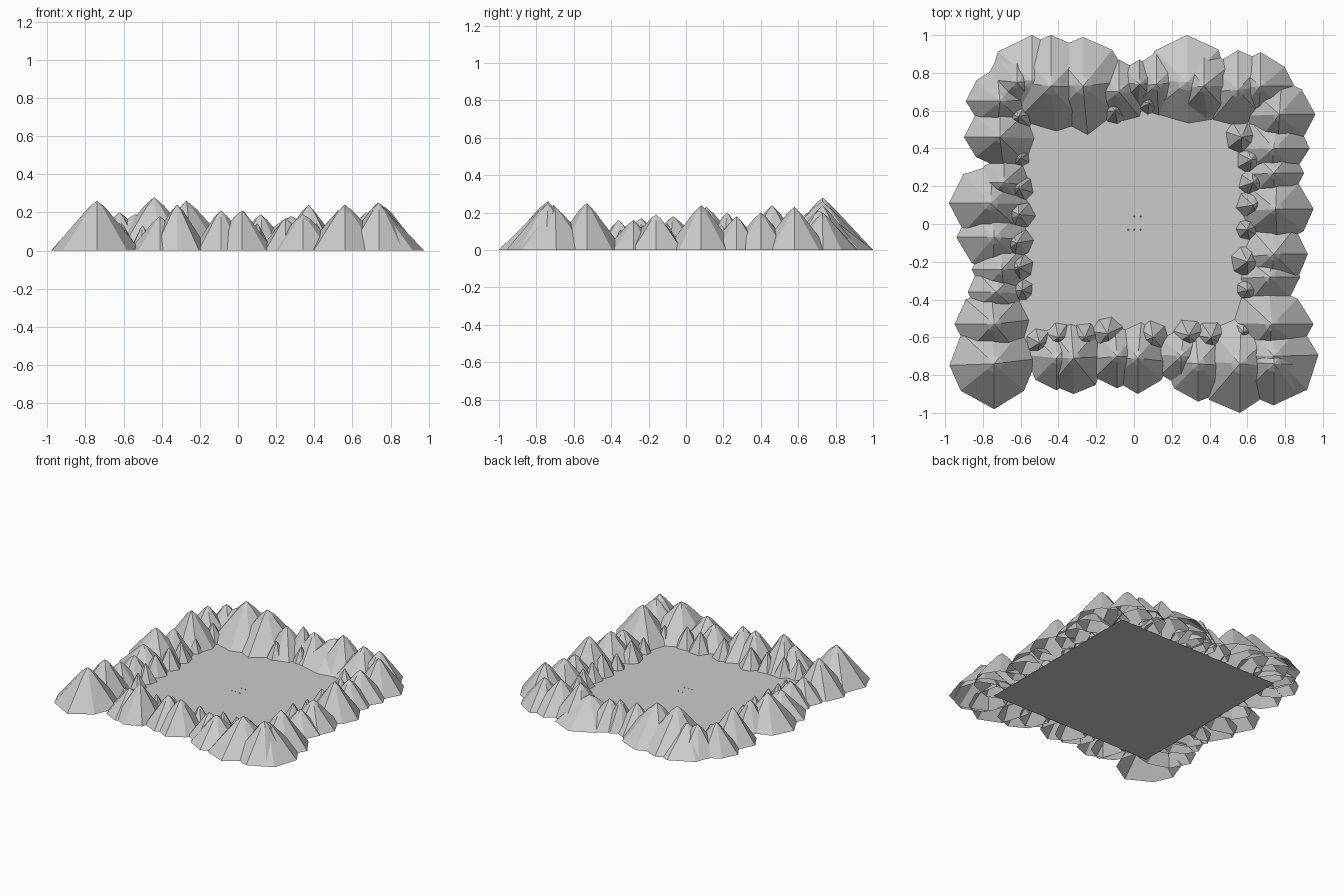
import bpy, bmesh, math, random

random.seed(4)

stone = bpy.data.materials.new("pale grey stone")
stone.diffuse_color = (0.6, 0.6, 0.6, 1)


def finish(name, bm):
    mesh = bpy.data.meshes.new(name)
    bm.to_mesh(mesh)
    bm.free()
    mesh.materials.append(stone)
    obj = bpy.data.objects.new(name, mesh)
    bpy.context.collection.objects.link(obj)
    return obj


def peak(bm, x, y, r, h, outward, sides=8):
    """Faceted open cone with one corner pointing outward and a blunter shoulder."""
    base, shoulder = [], []
    for i in range(sides):
        a = outward + math.tau * i / sides
        k = 1.0
        if i:
            a += random.uniform(-0.12, 0.12)
            k = random.uniform(0.86, 1.0)
        c, s = math.cos(a), math.sin(a)
        base.append(bm.verts.new((x + r * k * c, y + r * k * s, 0)))
        q = 0.2 * r * k
        shoulder.append(bm.verts.new((x + q * c, y + q * s, h * random.uniform(0.82, 0.87))))
    tip = bm.verts.new((x, y, h))
    for i in range(sides):
        j = (i + 1) % sides
        bm.faces.new((base[i], base[j], shoulder[j], shoulder[i]))
        bm.faces.new((shoulder[i], shoulder[j], tip))


def ridge(name, outward, peaks):
    bm = bmesh.new()
    for x, y, r, h in peaks:
        peak(bm, x, y, r, h, outward)
    return finish(name, bm)


# Valley floor
bm = bmesh.new()
s = 0.68
bm.faces.new([bm.verts.new((x, y, 0)) for x, y in ((-s, -s), (s, -s), (s, s), (-s, s))])
finish("valley_floor", bm)

# Main mountain ridges: x, y, base radius, height
ridge("back_ridge", math.pi / 2, [
    (-0.62, 0.75, 0.18, 0.20), (-0.54, 0.76, 0.24, 0.19), (-0.44, 0.73, 0.27, 0.28),
    (-0.27, 0.73, 0.26, 0.26), (-0.08, 0.70, 0.17, 0.20), (0.03, 0.74, 0.13, 0.21),
    (0.12, 0.74, 0.17, 0.19), (0.28, 0.75, 0.25, 0.18), (0.37, 0.73, 0.20, 0.24),
    (0.55, 0.71, 0.21, 0.21), (0.67, 0.73, 0.18, 0.20)])
ridge("right_ridge", 0, [
    (0.77, 0.58, 0.19, 0.23), (0.74, 0.40, 0.19, 0.20), (0.74, 0.27, 0.16, 0.18),
    (0.75, 0.08, 0.20, 0.24), (0.74, -0.16, 0.18, 0.19), (0.72, -0.28, 0.16, 0.16),
    (0.73, -0.53, 0.22, 0.25)])
ridge("front_ridge", -math.pi / 2, [
    (-0.74, -0.74, 0.24, 0.26), (-0.41, -0.71, 0.17, 0.18), (-0.32, -0.71, 0.19, 0.24),
    (-0.09, -0.70, 0.17, 0.21), (0.02, -0.71, 0.19, 0.21), (0.25, -0.70, 0.16, 0.17),
    (0.34, -0.74, 0.20, 0.19), (0.56, -0.74, 0.26, 0.24), (0.74, -0.74, 0.22, 0.25)])
ridge("right_front_corner", -math.pi / 4, [(0.74, -0.70, 0.25, 0.23)])
ridge("left_ridge", math.pi, [
    (-0.74, -0.53, 0.21, 0.24), (-0.73, -0.36, 0.15, 0.16), (-0.70, -0.24, 0.16, 0.17),
    (-0.74, -0.07, 0.20, 0.18), (-0.76, 0.11, 0.22, 0.23), (-0.69, 0.22, 0.15, 0.20),
    (-0.71, 0.46, 0.19, 0.24), (-0.71, 0.65, 0.18, 0.20)])

# Foothills along the inner edge: x, y, base radius
foothills = [
    (0.08, 0.64, 0.06), (-0.10, 0.60, 0.07), (0.57, 0.46, 0.09), (0.62, 0.34, 0.08),
    (0.63, 0.22, 0.08), (0.63, 0.10, 0.09), (0.60, -0.03, 0.06), (0.60, -0.20, 0.09),
    (0.60, -0.35, 0.06), (0.58, -0.57, 0.07), (0.41, -0.60, 0.09), (0.29, -0.59, 0.09),
    (0.10, -0.60, 0.09), (-0.14, -0.58, 0.09), (-0.26, -0.60, 0.08), (-0.40, -0.60, 0.08),
    (-0.50, -0.63, 0.08), (-0.59, -0.35, 0.06), (-0.61, -0.23, 0.08), (-0.62, -0.10, 0.09),
    (-0.61, 0.05, 0.09), (-0.61, 0.19, 0.08), (-0.60, 0.35, 0.05), (-0.61, 0.57, 0.08)]
bm = bmesh.new()
for x, y, r in foothills:
    peak(bm, x, y, r, 0.04 + 1.15 * r, math.atan2(-y, -x), 7)
finish("foothills", bm)

# Tiny pebbles at the centre of the valley
bm = bmesh.new()
for x, y in ((-0.03, -0.03), (0, -0.03), (0.035, -0.03), (0, 0.04), (0.035, 0.04)):
    peak(bm, x, y, 0.005, 0.005, 0, 5)
finish("pebbles", bm)
